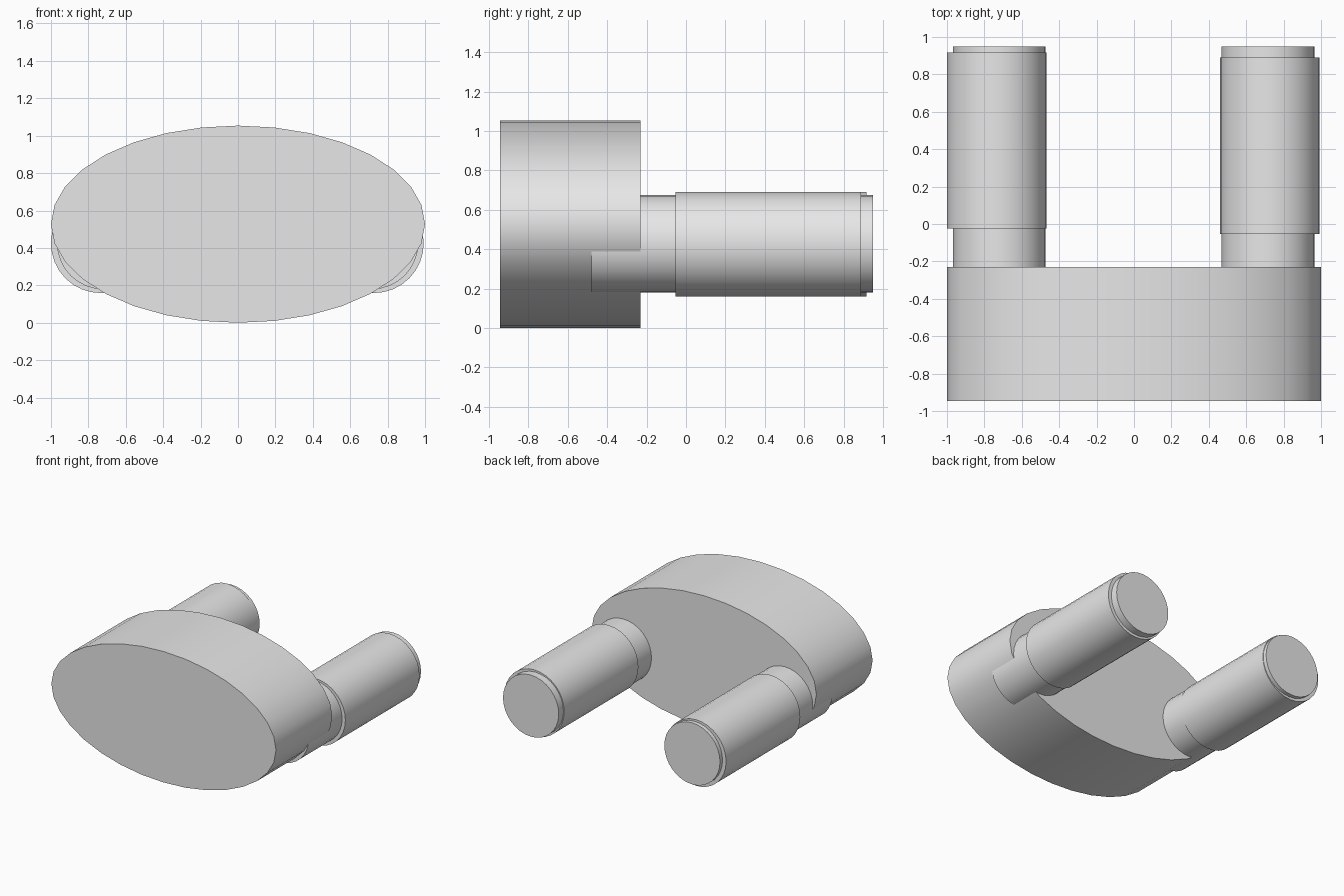
import bpy
import math

cube = bpy.data.objects.get("Cube")
if cube:
    bpy.data.objects.remove(cube, do_unlink=True)

# Single plain grey
grey = bpy.data.materials.new("plain_grey")
grey.use_nodes = True
colour = (0.8, 0.8, 0.8, 1.0)
grey.diffuse_color = colour
grey.node_tree.nodes["Principled BSDF"].inputs["Base Color"].default_value = colour


def cylinder(name, x, z, rx, rz, y0, y1):
    """Elliptical cylinder lying along y, from y0 to y1."""
    bpy.ops.mesh.primitive_cylinder_add(
        vertices=32, radius=1, depth=y1 - y0,
        location=(x, (y0 + y1) / 2, z), rotation=(math.pi / 2, 0, 0))
    part = bpy.context.object
    part.name = name
    part.scale = (rx, rz, 1)
    bpy.ops.object.transform_apply(location=False, rotation=True, scale=True)
    bpy.ops.object.shade_smooth_by_angle(angle=math.radians(30))
    part.data.materials.append(grey)
    return part


# Oval block at the front
cylinder("oval_body", 0, 0.527, 1, 0.527, -0.945, -0.23)

# Rods running back out of the block
cylinder("right_rod", -0.72, 0.427, 0.248, 0.248, -0.48, 0.95)
cylinder("left_rod", 0.716, 0.427, 0.248, 0.248, -0.48, 0.95)

# Slightly wider sleeves around the rods
cylinder("right_sleeve", -0.734, 0.425, 0.266, 0.266, -0.025, 0.918)
cylinder("left_sleeve", 0.727, 0.425, 0.266, 0.266, -0.053, 0.89)
